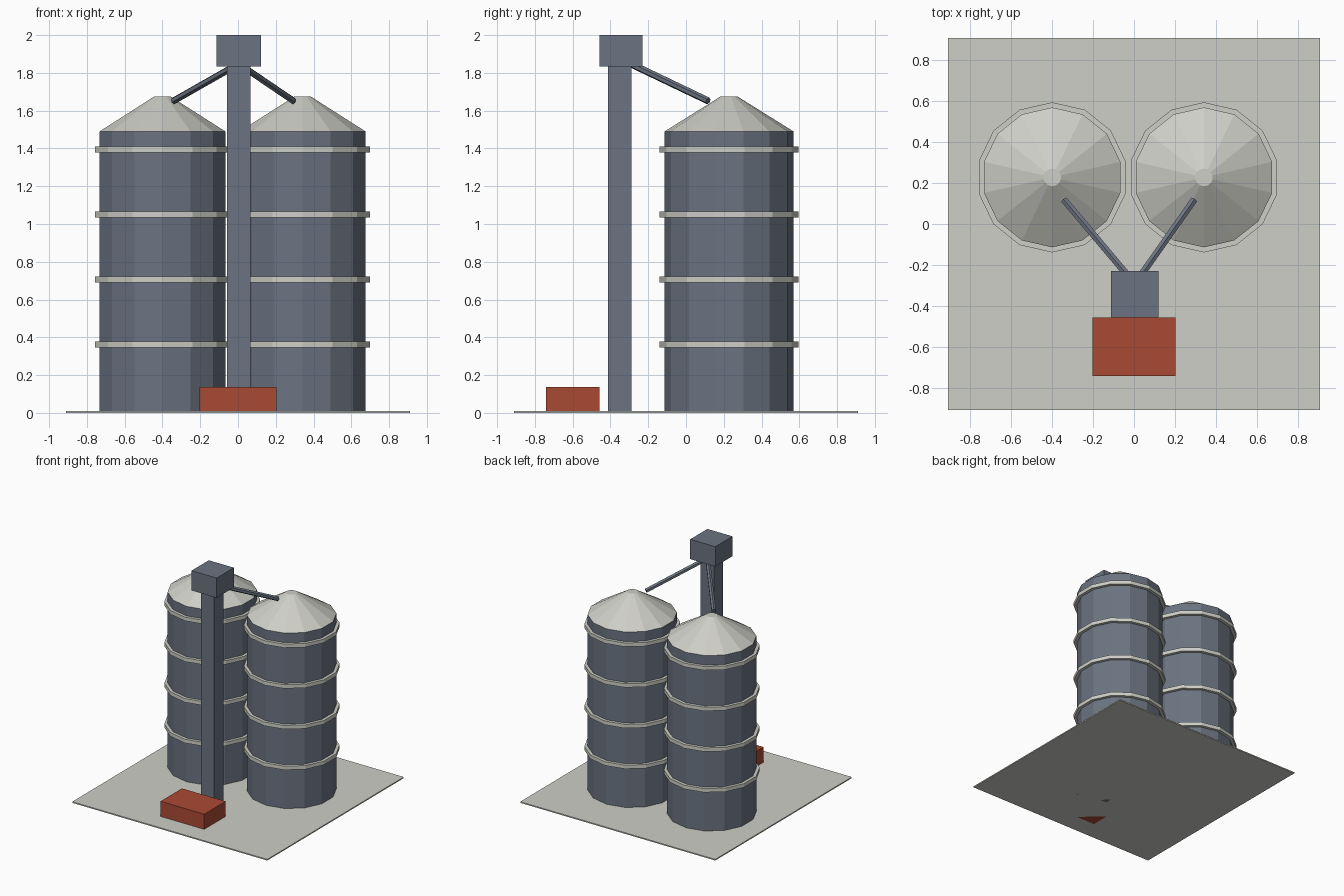
import bpy
from math import pi
from mathutils import Vector

cube = bpy.data.objects.get("Cube")
if cube:
    bpy.data.objects.remove(cube, do_unlink=True)


def make_material(name, srgb):
    rgba = [(c / 255) ** 2.2 for c in srgb] + [1.0]
    mat = bpy.data.materials.new(name)
    mat.use_nodes = True
    mat.diffuse_color = rgba
    mat.node_tree.nodes["Principled BSDF"].inputs["Base Color"].default_value = rgba
    return mat


PALE = make_material("pale concrete grey", (205, 205, 198))
SLATE = make_material("slate blue grey", (107, 115, 128))
RED = make_material("rust red", (168, 75, 55))


def finish(name, mat):
    obj = bpy.context.object
    obj.name = name
    obj.data.materials.append(mat)
    return obj


def box(name, mat, x, y, z):
    """Box from three (low, high) ranges."""
    ranges = (x, y, z)
    bpy.ops.mesh.primitive_cube_add(size=1, location=[(a + b) / 2 for a, b in ranges])
    obj = finish(name, mat)
    obj.scale = [b - a for a, b in ranges]
    return obj


def tapered(name, mat, sides, r1, r2, x, y, z1, z2):
    """Upright faceted cylinder or cone frustum."""
    bpy.ops.mesh.primitive_cone_add(vertices=sides, radius1=r1, radius2=r2,
                                    depth=z2 - z1, location=(x, y, (z1 + z2) / 2))
    return finish(name, mat)


def pipe(name, mat, start, end, radius):
    start, end = Vector(start), Vector(end)
    axis = end - start
    bpy.ops.mesh.primitive_cylinder_add(vertices=6, radius=radius, depth=axis.length,
                                        location=(start + end) / 2)
    obj = finish(name, mat)
    obj.rotation_euler = axis.to_track_quat('Z', 'Y').to_euler()
    return obj


# Ground slab and loading hopper
box("ground_slab", PALE, (-0.91, 0.91), (-0.91, 0.91), (0, 0.01))
box("intake_hopper", RED, (-0.204, 0.204), (-0.742, -0.457), (0, 0.138))

# Elevator tower with its head box
TOWER_X = 0.004
box("elevator_tower", SLATE, (TOWER_X - 0.062, TOWER_X + 0.062), (-0.413, -0.289), (0, 1.84))
box("elevator_head", SLATE, (TOWER_X - 0.117, TOWER_X + 0.117), (-0.458, -0.229), (1.833, 2))

# Two silos: faceted body, conical roof, hoops and feed chute
SIDES, SILO_Y, RADIUS = 14, 0.228, 0.342
for side, x, chute_x in (("right", -0.4, -0.341), ("left", 0.342, 0.293)):
    tapered(f"{side}_silo_body", SLATE, SIDES, RADIUS, RADIUS, x, SILO_Y, 0.005, 1.49)
    tapered(f"{side}_silo_roof", PALE, SIDES, RADIUS, 0.043, x, SILO_Y, 1.49, 1.676)
    for i in range(4):
        z = 0.363 + 0.3435 * i
        tapered(f"{side}_silo_hoop_{i + 1}", PALE, SIDES, 0.367, 0.367, x, SILO_Y,
                z - 0.016, z + 0.016)
    pipe(f"{side}_feed_chute", SLATE, (TOWER_X, -0.293, 1.848), (chute_x, 0.117, 1.652), 0.019)
